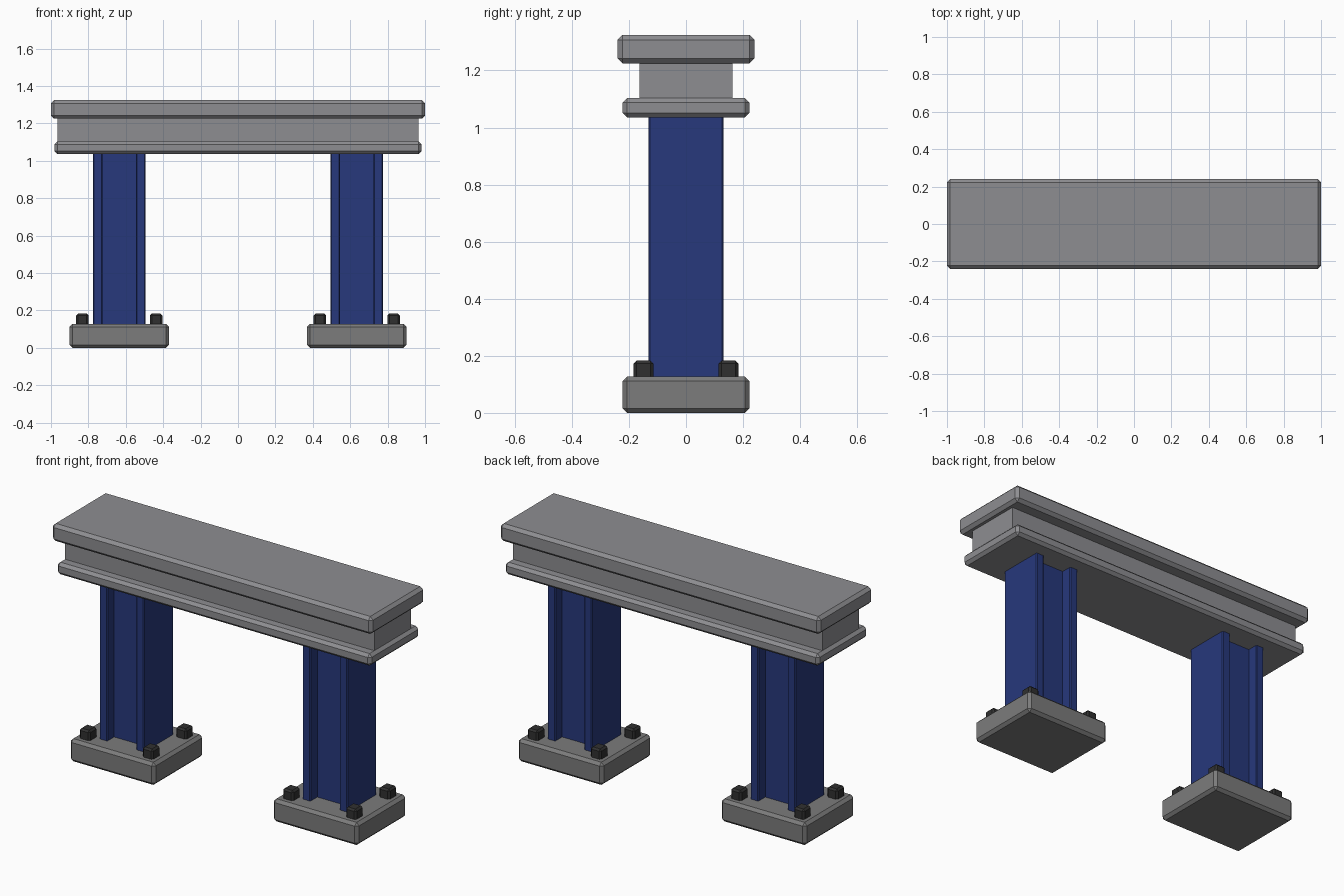
import bpy

if "Cube" in bpy.data.objects:
    bpy.data.objects.remove(bpy.data.objects["Cube"])


def material(name, color):
    m = bpy.data.materials.new(name)
    m.diffuse_color = (*color, 1.0)
    m.use_nodes = True
    m.node_tree.nodes["Principled BSDF"].inputs["Base Color"].default_value = m.diffuse_color
    return m


BLUE = material("blue_paint", (0.02, 0.04, 0.2))
DARK = material("dark_steel", (0.03, 0.03, 0.03))
CONCRETE = material("footing_grey", (0.2, 0.2, 0.2))
STEEL = material("beam_grey", (0.27, 0.27, 0.285))


def box(name, center, half_x, half_y, z0, z1, mat, bevel=0.0):
    """Chamfered block given by its centre, half sizes and height range."""
    bpy.ops.mesh.primitive_cube_add(size=2, location=(*center, (z0 + z1) / 2))
    ob = bpy.context.object
    ob.name = name
    ob.scale = (half_x, half_y, (z1 - z0) / 2)
    bpy.ops.object.transform_apply(location=False, rotation=False, scale=True)
    if bevel:
        mod = ob.modifiers.new("chamfer", "BEVEL")
        mod.width = bevel
        mod.segments = 1
    ob.data.materials.append(mat)
    return ob


# Horizontal beam: lower flange, recessed web, upper flange
box("beam_lower_flange", (0, 0), 0.982, 0.222, 1.035, 1.103, STEEL, 0.016)
box("beam_web", (0, 0), 0.966, 0.163, 1.09, 1.24, STEEL)
box("beam_upper_flange", (0, 0), 1.0, 0.24, 1.225, 1.324, STEEL, 0.017)

for side, label in ((-1, "left"), (1, "right")):
    cx = side * 0.635

    # Footing
    box(f"{label}_footing", (cx, 0), 0.266, 0.222, 0, 0.128, CONCRETE, 0.016)

    # H-section column
    box(f"{label}_column_web", (cx, 0), 0.095, 0.07, 0.12, 1.045, BLUE)
    for s, n in ((-1, "left"), (1, "right")):
        box(f"{label}_column_{n}_flange", (cx + s * 0.115, 0),
            0.025, 0.132, 0.12, 1.045, BLUE, 0.005)

    # Anchor bolts on the four corners
    for sx in (-1, 1):
        for sy in (-1, 1):
            n = ("left" if sx < 0 else "right") + "_" + ("front" if sy < 0 else "back")
            box(f"{label}_anchor_bolt_{n}", (cx + sx * 0.197, sy * 0.149),
                0.033, 0.035, 0.115, 0.183, DARK, 0.01)
